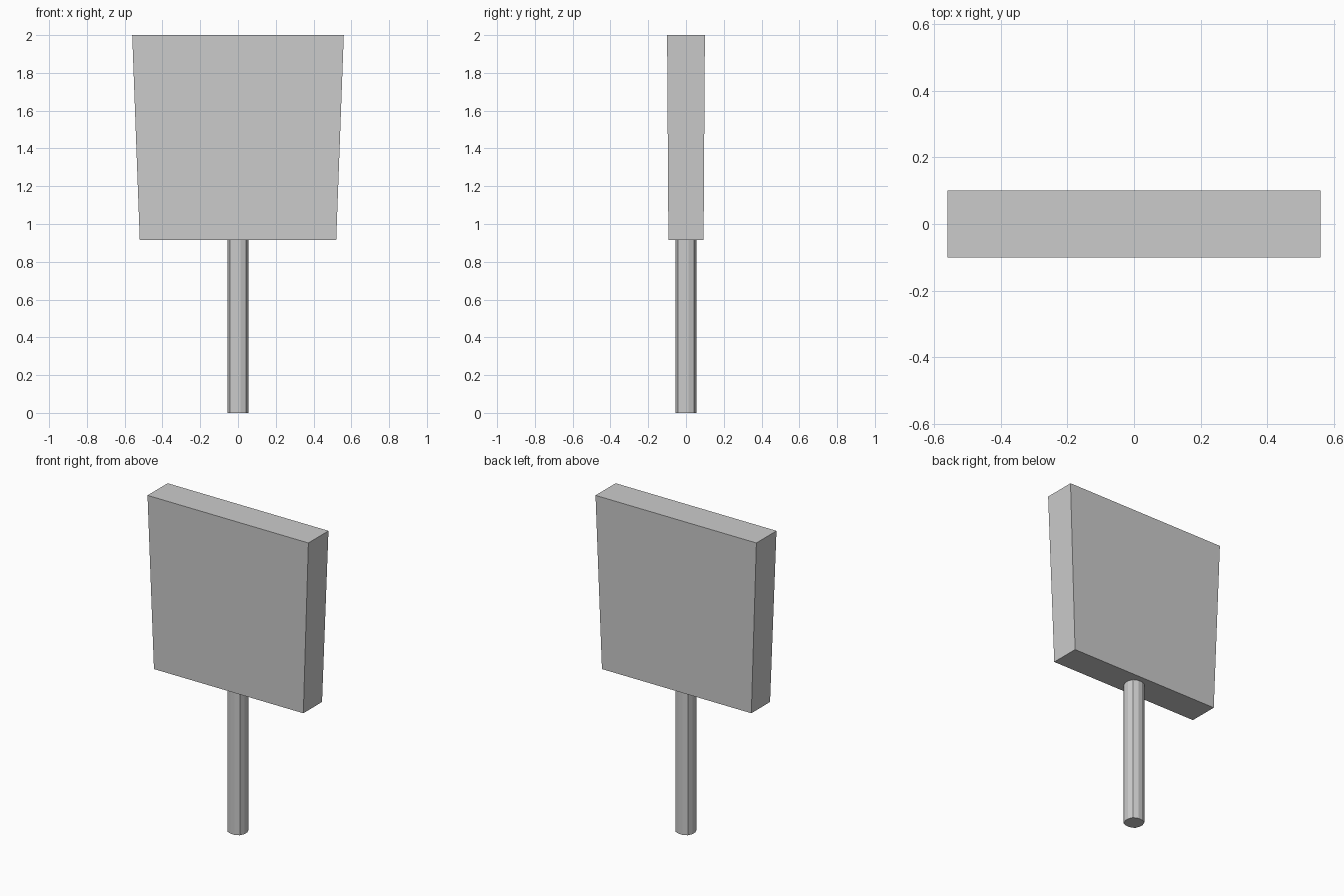
import bpy, bmesh

if "Cube" in bpy.data.objects:
    bpy.data.objects.remove(bpy.data.objects["Cube"])

def tapered_box(name, z0, z1, bottom, top, bevel=0):
    """Box from z0 to z1 with (half x, half y) at each end and rounded uprights."""
    bm = bmesh.new()
    bmesh.ops.create_cube(bm, size=2)
    for v in bm.verts:
        hx, hy = top if v.co.z > 0 else bottom
        v.co = (v.co.x * hx, v.co.y * hy, z1 if v.co.z > 0 else z0)
    if bevel:
        uprights = [e for e in bm.edges
                    if abs(e.verts[0].co.z - e.verts[1].co.z) > 0.1]
        bmesh.ops.bevel(bm, geom=uprights, offset=bevel, segments=2,
                        profile=0.5, affect='EDGES')
    mesh = bpy.data.meshes.new(name)
    bm.to_mesh(mesh)
    bm.free()
    obj = bpy.data.objects.new(name, mesh)
    bpy.context.collection.objects.link(obj)
    return obj

# Flat board, slightly wider at the top
tapered_box("board", 0.915, 2.0, (0.52, 0.093), (0.56, 0.10))

# Post with rounded corners
tapered_box("post", 0.0, 0.915, (0.055, 0.055), (0.055, 0.055), bevel=0.042)
